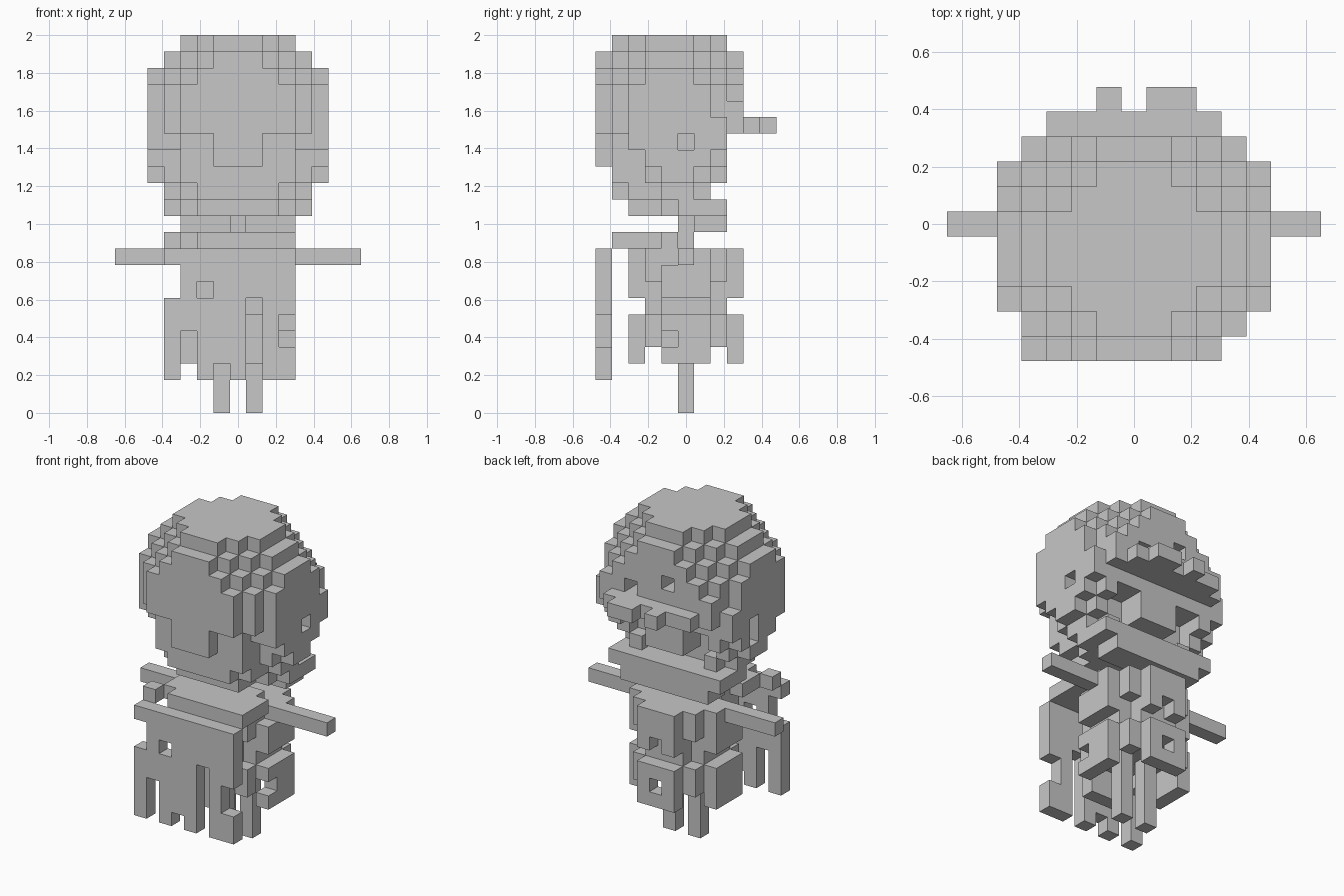
import bpy, bmesh
from mathutils import Vector

if "Cube" in bpy.data.objects:
    bpy.data.objects.remove(bpy.data.objects["Cube"])

S = 2 / 23          # edge length of one block
parts = {}          # part name -> set of block cells (x, y, z)


def box(x0, x1, y0, y1, z0, z1):
    """All cells in an inclusive range."""
    return {(x, y, z) for x in range(x0, x1 + 1)
            for y in range(y0, y1 + 1) for z in range(z0, z1 + 1)}


def disc(r2, z0, z1):
    """Round stack of blocks about the vertical axis."""
    return {c for c in box(-4, 4, -4, 4, z0, z1) if c[0] ** 2 + c[1] ** 2 <= r2}


# Lowest hair block for each row y, by distance |x| from the middle
HEM = {-4: (13, 13, 13, 14, 17), -3: (12, 12, 12, 13, 16, 16),
       -2: (12, 12, 12, 13, 14, 15), -1: (12, 12, 12, 12, 13, 14)}


# Head: blocky ball, flattened in front and behind
def in_head(c):
    x, y, z = c
    a = abs(x)
    d = sorted((a, abs(y + 1), abs(z - 17)))
    if sum(v * v for v in d) > 35 or d == [3, 3, 4]:
        return False
    if a == 5 and (y < -3 or y == 2 and not 15 <= z <= 17) or a == 4 and y < -4:
        return False
    if y == -5:                       # hair at the rear narrows to a tail
        return z >= 17 or (z >= 15 and a <= 1)
    if y == 3:                        # hat front stops at the brim
        return z >= 17
    if y in HEM:
        return z >= HEM[y][a]
    return True


head = {c for c in box(-5, 5, -5, 3, 12, 22) if in_head(c)}
head -= box(-2, 2, 1, 2, 13, 13)                        # open mouth
for s in (-1, 1):
    head -= box(min(2 * s, 3 * s), max(2 * s, 3 * s), 1, 2, 14, 15)   # eye sockets
head -= box(4, 5, 0, 0, 16, 16)                         # ear openings
head -= box(-5, -4, 0, 0, 15, 16)
head -= box(2, 2, 2, 3, 18, 18) | box(-1, -1, 2, 3, 19, 19)           # hat holes
parts["head"] = head

# Brim of the hat with ragged edge
parts["hat_brim"] = (box(-3, 3, 4, 4, 17, 17) | box(-1, -1, 5, 5, 17, 17)
                     | box(1, 2, 5, 5, 17, 17))

# Jaw, chin and neck
parts["jaw"] = box(-4, 4, 0, 2, 12, 12) - head
parts["chin"] = box(-3, 3, 1, 2, 11, 11)
parts["neck"] = box(0, 0, 0, 0, 10, 11)

# Torso: two round tiers joined by a narrower waist
upper = disc(10, 7, 9) - box(0, 0, 3, 3, 7, 7)
for s in (-3, 3):
    upper -= box(s, s, -1, -1, 9, 9)
upper -= {c for c in upper if c[2] == 7 and abs(c[0]) == 2 and abs(c[1]) == 2}
parts["chest"] = upper
parts["waist"] = disc(5, 6, 6)
lower = disc(10, 3, 5) - box(0, 0, 3, 3, 4, 4) - disc(5, 3, 4)
lower -= {c for c in lower if c[2] == 3 and abs(c[1]) == 2}
lower -= box(3, 3, -1, -1, 4, 4)
parts["skirt"] = lower

# Arms and legs
for name, s in (("left", -1), ("right", 1)):
    parts[name + "_arm"] = {(s * x, 0, 9) for x in range(4, 8)}
    parts[name + "_leg"] = box(s, s, 0, 0, 0, 4)

# Collar lying over the shoulders
parts["collar"] = (box(-3, 3, -4, -2, 10, 10) | box(-2, 2, -1, -1, 10, 10)
                   | box(-4, -4, -4, -4, 10, 10)) - box(-3, -3, -4, -4, 10, 10)

# Cape hanging behind, with a torn hem
cape = box(-4, 3, -5, -5, 2, 9)
cape -= box(-4, -4, -5, -5, 7, 8)
cape -= box(-2, -2, -5, -5, 7, 7)
cape -= box(-3, -3, -5, -5, 2, 4)
cape -= box(-1, -1, -5, -5, 2, 2)
cape -= box(1, 1, -5, -5, 2, 6)
cape -= box(3, 3, -5, -5, 4, 5)
parts["cape"] = cape

grey = bpy.data.materials.new("plain grey")
grey.diffuse_color = (0.57, 0.57, 0.57, 1)
grey.use_nodes = True
grey.node_tree.nodes["Principled BSDF"].inputs["Base Color"].default_value = grey.diffuse_color

solid = set().union(*parts.values())
AXES = [Vector((1, 0, 0)), Vector((0, 1, 0)), Vector((0, 0, 1))]


def build(name, cells):
    """Skin a part with only the block faces that are exposed."""
    bm = bmesh.new()
    for c in cells:
        mid = Vector((c[0], c[1], c[2] + 0.5))
        for a in range(3):
            for s in (-1, 1):
                n = AXES[a] * s
                if (c[0] + int(n.x), c[1] + int(n.y), c[2] + int(n.z)) in solid:
                    continue
                u, v = AXES[(a + 1) % 3] * 0.5, AXES[(a + 2) % 3] * 0.5 * s
                p = mid + n * 0.5
                bm.faces.new([bm.verts.new((p + q) * S)
                              for q in (-u - v, u - v, u + v, -u + v)])
    bmesh.ops.remove_doubles(bm, verts=bm.verts, dist=0.001)
    mesh = bpy.data.meshes.new(name)
    bm.to_mesh(mesh)
    bm.free()
    mesh.materials.append(grey)
    bpy.context.collection.objects.link(bpy.data.objects.new(name, mesh))


for part, cells in parts.items():
    build(part, cells)
